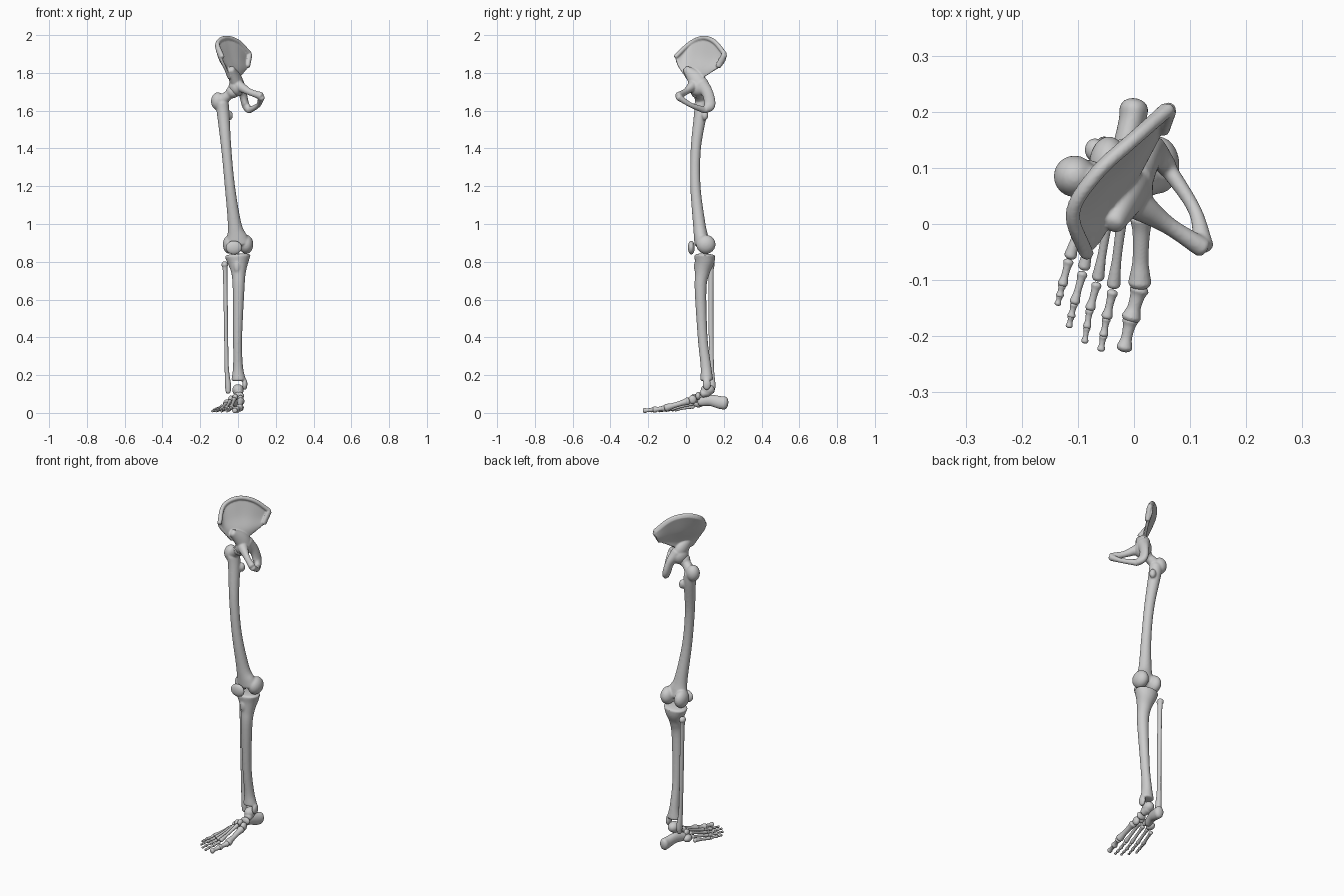
import bpy
import bmesh
import math
from mathutils import Vector, Matrix

if "Cube" in bpy.data.objects:
    bpy.data.objects.remove(bpy.data.objects["Cube"])

# One plain bone colour
bone_grey = bpy.data.materials.new("bone_grey")
bone_grey.use_nodes = True
shade = (0.6, 0.6, 0.6, 1)
bone_grey.diffuse_color = shade
for node in bone_grey.node_tree.nodes:
    if node.type == "BSDF_PRINCIPLED":
        node.inputs["Base Color"].default_value = shade
        node.inputs["Roughness"].default_value = 0.6


def spline(points, steps=6):
    """Smooth curve through points of any dimension."""
    p = [Vector(q) for q in points]
    p = [p[0] * 2 - p[1]] + p + [p[-1] * 2 - p[-2]]
    out = []
    for a, b, c, d in zip(p, p[1:], p[2:], p[3:]):
        for i in range(steps):
            t = i / steps
            out.append(b + (c - a) * (t / 2)
                       + (a * 2 - b * 5 + c * 4 - d) * (t * t / 2)
                       + (b * 3 - a - c * 3 + d) * (t ** 3 / 2))
    return out + [p[-2]]


def tube(bm, points, cap=0.5, sides=24):
    """Loft of oval sections (x, y, z, width, depth) with rounded ends."""
    path = spline(points)
    spots = [Vector(q[:3]) for q in path]
    size = [(q[3], q[4]) for q in path]
    span = (spots[-1] - spots[0]).normalized()
    guide = Vector((1, 0, 0)) if abs(span.x) < 0.7 else Vector((0, 1, 0))
    stations = []
    last = len(spots) - 1
    for i, spot in enumerate(spots):
        along = (spots[min(i + 1, last)] - spots[max(i - 1, 0)]).normalized()
        stations.append((spot, along, size[i], 1))
    for end, sign in ((0, -1), (-1, 1)):
        spot, along, wide, _ = stations[end]
        extra = []
        for angle in (35, 60, 80):
            a = math.radians(angle)
            push = along * (sign * cap * min(wide) * math.sin(a))
            extra.append((spot + push, along, wide, math.cos(a)))
        stations = stations + extra if sign > 0 else extra[::-1] + stations
    rings = []
    for spot, along, wide, k in stations:
        u = (guide - along * guide.dot(along)).normalized()
        v = along.cross(u)
        ring = []
        for j in range(sides):
            a = math.tau * j / sides
            ring.append(bm.verts.new(spot + u * (wide[0] * k * math.cos(a))
                                     + v * (wide[1] * k * math.sin(a))))
        rings.append(ring)
    for low, high in zip(rings, rings[1:]):
        for j in range(sides):
            n = (j + 1) % sides
            bm.faces.new((low[j], low[n], high[n], high[j]))
    bm.faces.new(rings[0][::-1])
    bm.faces.new(rings[-1])


def ball(bm, centre, radii):
    place = Matrix.Translation(centre) @ Matrix.Diagonal((*radii, 1))
    bmesh.ops.create_icosphere(bm, subdivisions=4, radius=1, matrix=place)


def sheet(bm, rows, thickness):
    """Curved plate through a few rows of points, closed by a rim."""
    columns = list(zip(*[spline(row) for row in rows]))
    grid = [spline(column) for column in columns]
    verts = [[bm.verts.new(q) for q in line] for line in grid]
    faces = []
    for a, b in zip(verts, verts[1:]):
        for j in range(len(a) - 1):
            faces.append(bm.faces.new((a[j], a[j + 1], b[j + 1], b[j])))
    bm.normal_update()
    bmesh.ops.solidify(bm, geom=faces, thickness=thickness)


def finish(name, bm, voxel=0.004, smoothing=4):
    """Fuse the pieces of one bone into a single smooth skin."""
    bmesh.ops.recalc_face_normals(bm, faces=bm.faces[:])
    mesh = bpy.data.meshes.new(name)
    bm.to_mesh(mesh)
    bm.free()
    mesh.materials.append(bone_grey)
    mesh.polygons.foreach_set("use_smooth", [True] * len(mesh.polygons))
    bone = bpy.data.objects.new(name, mesh)
    bpy.context.collection.objects.link(bone)
    fuse = bone.modifiers.new("fuse", "REMESH")
    fuse.mode = "VOXEL"
    fuse.voxel_size = voxel
    fuse.use_smooth_shade = True
    soften = bone.modifiers.new("soften", "SMOOTH")
    soften.iterations = smoothing
    return bone


# Hip bone: flared blade, thick crest, socket body and the lower ring
hip = bmesh.new()
crest = [(-.083, -.055, 1.885), (-.108, .02, 1.955), (-.065, .09, 1.985),
         (0, .15, 1.965), (.063, .205, 1.9)]
blade = [crest,
         [(-.075, -.05, 1.86), (-.085, 0, 1.88), (-.045, .07, 1.89),
          (.01, .13, 1.88), (.06, .2, 1.865)],
         [(-.06, -.035, 1.825), (-.05, .005, 1.82), (-.02, .05, 1.82),
          (.015, .1, 1.82), (.055, .17, 1.83)],
         [(-.04, 0, 1.77), (-.03, .025, 1.77), (-.01, .05, 1.77),
          (.005, .075, 1.77), (.02, .11, 1.785)]]
sheet(hip, blade, 0.016)
tube(hip, [(*q, .012, .012) for q in crest])
tube(hip, [(.063, .203, 1.895, .013, .016), (.052, .17, 1.835, .012, .016)])
tube(hip, [(-.035, .0, 1.82, .018, .02), (-.015, .05, 1.77, .034, .045),
           (0, .075, 1.73, .036, .045)])
ball(hip, (-.008, .065, 1.725), (.042, .052, .05))
tube(hip, [(0, .08, 1.74, .035, .04), (.025, .115, 1.69, .022, .03),
           (.04, .125, 1.63, .02, .03), (.06, .1, 1.602, .018, .018)])
tube(hip, [(0, .04, 1.735, .03, .03), (.06, -.002, 1.7, .016, .018),
           (.122, -.042, 1.678, .018, .02)])
tube(hip, [(.124, -.04, 1.672, .018, .018), (.108, .025, 1.63, .012, .013),
           (.06, .1, 1.602, .015, .018)])
finish("hip_bone", hip)

# Thigh bone: bowed shaft, head, neck, trochanters and condyles
thigh = bmesh.new()
tube(thigh, [(-.085, .08, 1.64, .036, .035), (-.078, .076, 1.58, .033, .034),
             (-.062, .052, 1.4, .027, .027), (-.043, .05, 1.2, .027, .027),
             (-.018, .07, 1, .036, .033), (-.006, .08, .93, .055, .038),
             (0, .085, .895, .066, .04)], cap=0.4)
tube(thigh, [(-.095, .082, 1.645, .03, .03), (-.03, .06, 1.7, .024, .024)])
ball(thigh, (-.028, .06, 1.7), (.035, .035, .035))
ball(thigh, (-.106, .085, 1.65), (.037, .037, .047))
ball(thigh, (-.045, .1, 1.575), (.018, .018, .026))
for x, reach in ((.043, .038), (-.045, .035)):
    ball(thigh, (x, .105, .892), (reach, .051, .05))
finish("thigh_bone", thigh, 0.005)

# Kneecap
kneecap = bmesh.new()
ball(kneecap, (-.022, .028, .875), (.043, .018, .037))
finish("kneecap", kneecap)

# Shin bone with plateau, front ridge and inner ankle
shin = bmesh.new()
tube(shin, [(-.002, .1, .832, .069, .056), (0, .098, .8, .057, .052),
            (.003, .086, .74, .038, .038), (.003, .077, .65, .031, .031),
            (-.002, .088, .4, .024, .026), (0, .105, .25, .026, .028),
            (.003, .11, .175, .038, .034)], cap=0.2)
ball(shin, (-.005, .056, .775), (.018, .014, .035))
ball(shin, (.036, .11, .152), (.014, .022, .032))
finish("shin_bone", shin, 0.005)

# Calf bone
calf = bmesh.new()
tube(calf, [(-.07, .132, .785, .018, .021), (-.068, .132, .74, .012, .014),
            (-.064, .132, .5, .011, .013), (-.06, .135, .25, .011, .013),
            (-.053, .138, .15, .016, .018), (-.052, .136, .115, .014, .015)],
     cap=1)
finish("calf_bone", calf, 0.003, 2)

# Heel and ankle bones
heel = bmesh.new()
tube(heel, [(-.035, .075, .058, .02, .024), (-.018, .13, .066, .022, .03),
            (-.004, .18, .055, .024, .034), (0, .206, .052, .026, .035)],
     cap=0.7)
finish("heel_bone", heel)
ankle = bmesh.new()
ball(ankle, (0, .115, .122), (.03, .037, .03))
tube(ankle, [(0, .115, .11, .026, .024), (.006, .085, .1, .021, .02)])
finish("ankle_bone", ankle)

# Midfoot bones
midfoot = {
    "navicular": ((.004, .064, .09), (.028, .014, .022)),
    "cuboid": ((-.058, .066, .05), (.021, .029, .021)),
    "inner_wedge": ((.013, .034, .07), (.017, .022, .024)),
    "middle_wedge": ((-.015, .044, .083), (.014, .018, .018)),
    "outer_wedge": ((-.038, .048, .073), (.014, .021, .019)),
}
for name, (centre, radii) in midfoot.items():
    bm = bmesh.new()
    ball(bm, centre, radii)
    finish(name, bm, 0.003, 2)


def small_bone(name, start, stop, radius):
    """Slim bone, waisted in the middle and flared at both ends."""
    start, stop = Vector(start), Vector(stop)
    bm = bmesh.new()
    points = []
    for t, flare in ((.06, 1), (.25, .75), (.6, .68), (.8, .85), (.92, 1)):
        points.append((*start.lerp(stop, t), radius * flare, radius * flare))
    tube(bm, points, cap=0.6, sides=16)
    finish(name, bm, 0.0025, 1)


# Five rays, inner to outer: base, knuckle, toe joint, tip, thickness
rays = [
    ((.014, .017, .064), (.01, -.115, .024), (-.006, -.17, .017),
     (-.018, -.224, .012), .021),
    ((-.019, .03, .075), (-.038, -.12, .024), (-.049, -.168, .016),
     (-.059, -.225, .009), .0125),
    ((-.042, .03, .064), (-.066, -.106, .021), (-.079, -.153, .015),
     (-.088, -.211, .009), .0115),
    ((-.064, .04, .05), (-.091, -.086, .019), (-.107, -.143, .014),
     (-.116, -.183, .009), .0115),
    ((-.083, .045, .034), (-.116, -.065, .017), (-.128, -.11, .013),
     (-.136, -.143, .009), .0115),
]
for number, (base, knuckle, joint, tip, thick) in enumerate(rays, 1):
    toe = f"toe_{number}"
    small_bone(f"metatarsal_{number}", base, knuckle, thick)
    small_bone(toe + "_near", knuckle, joint, thick * 0.85)
    if number == 1:
        small_bone(toe + "_tip", joint, tip, thick * 0.7)
    else:
        middle = Vector(joint).lerp(Vector(tip), 0.55)
        small_bone(toe + "_middle", joint, middle, thick * 0.7)
        small_bone(toe + "_tip", middle, tip, thick * 0.62)
